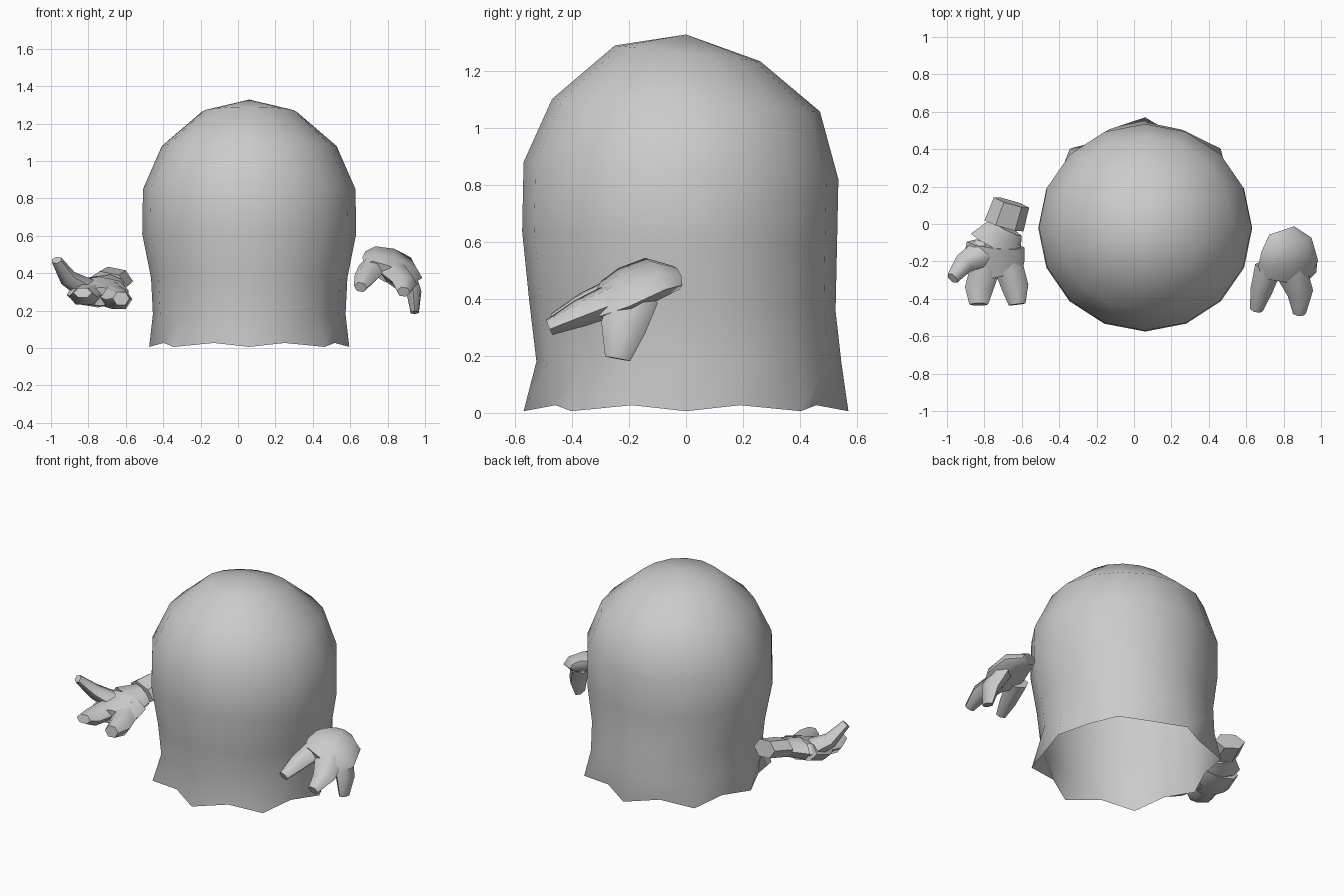
import bpy, bmesh, math
from mathutils import Vector

if "Cube" in bpy.data.objects:
    bpy.data.objects.remove(bpy.data.objects["Cube"])


def finish(bm, name, angle):
    bmesh.ops.recalc_face_normals(bm, faces=bm.faces[:])
    me = bpy.data.meshes.new(name)
    bm.to_mesh(me)
    bm.free()
    ob = bpy.data.objects.new(name, me)
    bpy.context.collection.objects.link(ob)
    bpy.ops.object.select_all(action='DESELECT')
    ob.select_set(True)
    bpy.context.view_layer.objects.active = ob
    bpy.ops.object.shade_smooth_by_angle(angle=math.radians(angle))
    return ob


def bridge(bm, a, b):
    n = len(a)
    for i in range(n):
        bm.faces.new((a[i], a[(i + 1) % n], b[(i + 1) % n], b[i]))


def loft(bm, stations, side, sides=8):
    """Closed tube through (centre, half width, half thickness) stations."""
    pts = [Vector(s[0]) for s in stations]
    side = Vector(side)
    rings = []
    for k, (_, w, t) in enumerate(stations):
        d = (pts[min(k + 1, len(pts) - 1)] - pts[max(k - 1, 0)]).normalized()
        u = (side - d * side.dot(d)).normalized()
        v = d.cross(u)
        ring = []
        for i in range(sides):
            a = math.tau * i / sides
            ring.append(bm.verts.new(pts[k] + u * w * math.cos(a) + v * t * math.sin(a)))
        rings.append(ring)
    for a, b in zip(rings, rings[1:]):
        bridge(bm, a, b)
    bm.faces.new(rings[0])
    bm.faces.new(rings[-1])


# Draped body: 16-sided open shell, dome tilted slightly backwards, wavy hem
N, CX = 16, 0.06
# z, x radius, front y, back y, tilt
profile = [(0.18, 0.515, -0.525, 0.545, 0.00),
           (0.375, 0.525, -0.55, 0.525, 0.03),
           (0.61, 0.572, -0.575, 0.53, 0.05),
           (0.85, 0.568, -0.57, 0.535, 0.055),
           (1.08, 0.467, -0.47, 0.47, 0.04),
           (1.262, 0.255, -0.25, 0.26, 0.05)]
bm = bmesh.new()
hem = []
for i in range(N):
    a = math.tau * i / N
    r, z = (0.57, 0.006) if i % 2 == 0 else (0.495, 0.027)
    rx = 0.535 if i % 8 == 0 else r
    hem.append(bm.verts.new((CX + rx * math.cos(a), r * math.sin(a), z)))
rings = [hem]
for z, rx, yf, yb, tilt in profile:
    ring = []
    for i in range(N):
        a = math.tau * i / N
        c, s = math.cos(a), math.sin(a)
        ring.append(bm.verts.new((CX + rx * c, (yf + yb) / 2 + (yb - yf) / 2 * s,
                                  z - tilt * s * 0.55)))
    rings.append(ring)
for a, b in zip(rings, rings[1:]):
    bridge(bm, a, b)
top = bm.verts.new((CX, 0, 1.328))
for i in range(N):
    bm.faces.new((rings[-1][i], rings[-1][(i + 1) % N], top))
finish(bm, "draped_body", 60)

# Left hand, palm up: cuff, palm, thumb and two thick fingers
bm = bmesh.new()
loft(bm, [((-0.74, -0.11, 0.315), 0.155, 0.07), ((-0.75, -0.20, 0.285), 0.165, 0.07),
          ((-0.735, -0.28, 0.275), 0.14, 0.05)], (1, 0, 0))
loft(bm, [((-0.685, -0.02, 0.34), 0.095, 0.055), ((-0.74, -0.12, 0.315), 0.15, 0.065)],
     (1, 0, 0))
loft(bm, [((-0.80, -0.15, 0.31), 0.08, 0.06), ((-0.91, -0.21, 0.375), 0.055, 0.045),
          ((-0.97, -0.29, 0.47), 0.035, 0.025)], (0.6, -0.7, 0), 6)
loft(bm, [((-0.79, -0.22, 0.29), 0.08, 0.06), ((-0.83, -0.35, 0.275), 0.075, 0.05),
          ((-0.83, -0.43, 0.295), 0.05, 0.03)], (1, 0, 0), 6)
loft(bm, [((-0.68, -0.20, 0.28), 0.08, 0.065), ((-0.635, -0.34, 0.26), 0.072, 0.06),
          ((-0.625, -0.43, 0.265), 0.045, 0.04)], (1, 0, 0), 6)
finish(bm, "left_hand", 60)

bm = bmesh.new()
loft(bm, [((-0.695, -0.01, 0.35), 0.11, 0.06), ((-0.655, 0.115, 0.375), 0.10, 0.06)],
     (0.9, -0.35, -0.2), 6)
finish(bm, "left_cuff", 40)

# Right hand, palm down and rolled outwards
bm = bmesh.new()
loft(bm, [((0.79, -0.035, 0.475), 0.075, 0.035), ((0.815, -0.11, 0.475), 0.145, 0.06),
          ((0.825, -0.21, 0.43), 0.17, 0.065), ((0.80, -0.29, 0.395), 0.14, 0.05)],
     (0.93, 0.05, -0.33))
loft(bm, [((0.89, -0.18, 0.41), 0.085, 0.06), ((0.94, -0.22, 0.30), 0.08, 0.045),
          ((0.945, -0.24, 0.19), 0.045, 0.025)], (0, 1, 0), 6)
loft(bm, [((0.84, -0.25, 0.40), 0.085, 0.06), ((0.89, -0.37, 0.35), 0.07, 0.05),
          ((0.885, -0.48, 0.30), 0.035, 0.03)], (1, 0, -0.2), 6)
loft(bm, [((0.72, -0.23, 0.43), 0.075, 0.06), ((0.68, -0.36, 0.375), 0.06, 0.05),
          ((0.655, -0.46, 0.325), 0.035, 0.03)], (1, 0, -0.1), 6)
finish(bm, "right_hand", 60)
